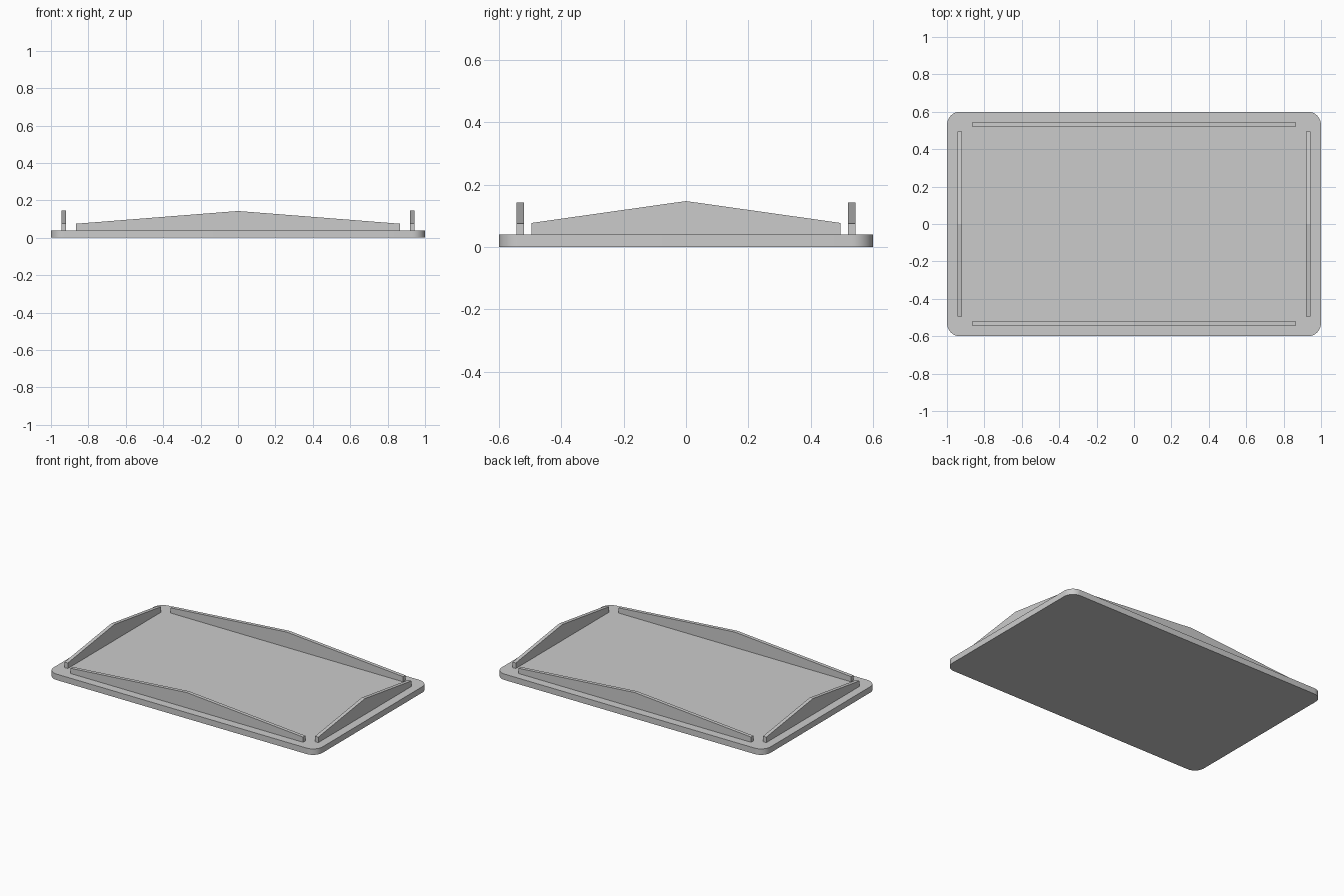
import bpy
import bmesh
from math import cos, sin, pi

cube = bpy.data.objects.get("Cube")
if cube:
    bpy.data.objects.remove(cube, do_unlink=True)

# Single plain grey
grey = bpy.data.materials.new("plain_grey")
grey.use_nodes = True
colour = (0.6, 0.6, 0.6, 1)
grey.diffuse_color = colour
grey.node_tree.nodes["Principled BSDF"].inputs["Base Color"].default_value = colour


def extrude_outline(name, points, offset):
    """Solid made by extruding a closed outline along an offset."""
    bm = bmesh.new()
    face = bm.faces.new([bm.verts.new(p) for p in points])
    result = bmesh.ops.extrude_face_region(bm, geom=[face], use_keep_orig=True)
    moved = [g for g in result["geom"] if isinstance(g, bmesh.types.BMVert)]
    bmesh.ops.translate(bm, verts=moved, vec=offset)
    bmesh.ops.recalc_face_normals(bm, faces=bm.faces)
    mesh = bpy.data.meshes.new(name)
    bm.to_mesh(mesh)
    bm.free()
    mesh.materials.append(grey)
    obj = bpy.data.objects.new(name, mesh)
    bpy.context.collection.objects.link(obj)
    return obj


# Base plate with rounded corners
HALF_X, HALF_Y, THICK, RADIUS, STEPS = 1.0, 0.6, 0.04, 0.07, 10
outline = []
for i, (sx, sy) in enumerate([(1, 1), (-1, 1), (-1, -1), (1, -1)]):
    for s in range(STEPS + 1):
        a = (i + s / STEPS) * pi / 2
        outline.append((sx * (HALF_X - RADIUS) + RADIUS * cos(a),
                        sy * (HALF_Y - RADIUS) + RADIUS * sin(a), 0))
base = extrude_outline("base_plate", outline, (0, 0, THICK))
bpy.context.view_layer.objects.active = base
base.select_set(True)
bpy.ops.object.shade_smooth_by_angle(angle=pi / 6)
base.select_set(False)


# Peaked rails along the four edges
def rail_profile(half, end, peak):
    return [(-half, THICK), (half, THICK), (half, end), (0, peak), (-half, end)]


WIDTH = 0.024
for side, x in (("left", 0.92), ("right", -0.92 - WIDTH)):
    extrude_outline(side + "_rail",
                    [(x, u, z) for u, z in rail_profile(0.495, 0.077, 0.147)],
                    (WIDTH, 0, 0))
for side, y in (("back", 0.52), ("front", -0.52 - WIDTH)):
    extrude_outline(side + "_rail",
                    [(u, y, z) for u, z in rail_profile(0.865, 0.075, 0.143)],
                    (0, WIDTH, 0))
